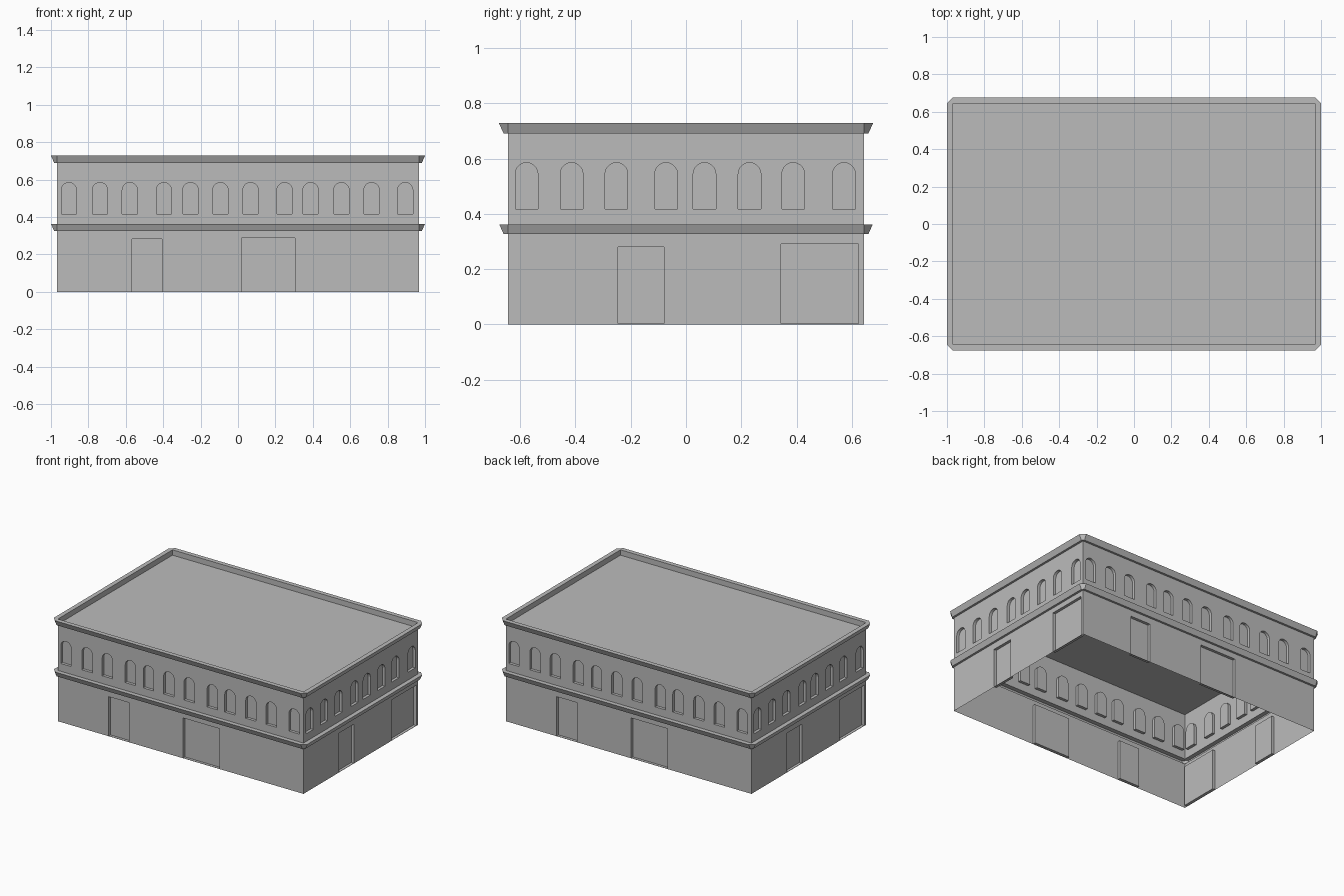
import bpy, bmesh, math
from mathutils import Matrix, Vector

cube = bpy.data.objects.get("Cube")
if cube:
    bpy.data.objects.remove(cube, do_unlink=True)

HALF_X, HALF_Y = 0.968, 0.645
RECESS = 0.02
BAND_LOW, BAND_HIGH = 0.326, 0.362
ROOF, TOP = 0.69, 0.728

stone = bpy.data.materials.new("grey_stone")
stone.use_nodes = True
stone.diffuse_color = (0.5, 0.5, 0.5, 1)
stone.node_tree.nodes["Principled BSDF"].inputs["Base Color"].default_value = (0.5, 0.5, 0.5, 1)


def make_object(name, bm):
    mesh = bpy.data.meshes.new(name)
    bm.to_mesh(mesh)
    bm.free()
    mesh.materials.append(stone)
    obj = bpy.data.objects.new(name, mesh)
    bpy.context.collection.objects.link(obj)
    return obj


def door(left, right, top):
    return [(left, 0.002), (right, 0.002), (right, top), (left, top)]


def window(centre, r=0.041, sill=0.417, spring=0.544, steps=10):
    arch = [(centre + r * math.cos(math.pi * i / steps),
             spring + r * math.sin(math.pi * i / steps)) for i in range(steps + 1)]
    return [(centre - r, sill), (centre + r, sill)] + arch


def add_prism(bm, outline, distance, turn):
    """Prism through the wall plane, pushed in by the recess depth."""
    rot = Matrix.Rotation(turn, 3, 'Z')
    outer, inner = [[bm.verts.new(rot @ Vector((u, -d, z))) for u, z in outline]
                    for d in (distance + 0.05, distance - RECESS)]
    bm.faces.new(outer)
    bm.faces.new(inner[::-1])
    for i in range(len(outline)):
        j = (i + 1) % len(outline)
        bm.faces.new((outer[j], outer[i], inner[i], inner[j]))


# Openings of a long and a short wall; opposite walls are turned copies
long_wall = [door(-0.567, -0.406, 0.282), door(0.019, 0.305, 0.287)]
long_wall += [window(c) for c in (-0.904, -0.738, -0.578, -0.396, -0.254, -0.094,
                                  0.067, 0.249, 0.388, 0.553, 0.714, 0.894)]
short_wall = [door(-0.246, -0.079, 0.28), door(0.343, 0.624, 0.29)]
short_wall += [window(c) for c in (-0.577, -0.414, -0.252, -0.072,
                                   0.067, 0.23, 0.388, 0.572)]

bm = bmesh.new()
for half_turn in (0, math.pi):
    for outline in long_wall:
        add_prism(bm, outline, HALF_Y, half_turn)
    for outline in short_wall:
        add_prism(bm, outline, HALF_X, half_turn + math.pi / 2)
bmesh.ops.recalc_face_normals(bm, faces=bm.faces)
cutter = make_object("opening_cutter", bm)
cutter.hide_render = True

# Walls and flat roof with recessed doors and windows
bm = bmesh.new()
bmesh.ops.create_cube(bm, size=1, matrix=Matrix.Translation((0, 0, ROOF / 2))
                      @ Matrix.Diagonal((2 * HALF_X, 2 * HALF_Y, ROOF, 1)))
building = make_object("walls_and_roof", bm)
cut = building.modifiers.new("openings", 'BOOLEAN')
cut.operation = 'DIFFERENCE'
cut.solver = 'EXACT'
cut.object = cutter
bpy.context.view_layer.update()
graph = bpy.context.evaluated_depsgraph_get()
carved = bpy.data.meshes.new_from_object(building.evaluated_get(graph))
building.modifiers.clear()
bpy.data.objects.remove(cutter, do_unlink=True)

# Open the underside and the strip behind the middle cornice
bm = bmesh.new()
bm.from_mesh(carved)
for z in (BAND_LOW, BAND_HIGH):
    bmesh.ops.bisect_plane(bm, geom=bm.verts[:] + bm.edges[:] + bm.faces[:],
                           plane_co=(0, 0, z), plane_no=(0, 0, 1))
unwanted = []
for f in bm.faces:
    low = min(v.co.z for v in f.verts)
    high = max(v.co.z for v in f.verts)
    if high < 0.001 or (low > BAND_LOW - 0.001 and high < BAND_HIGH + 0.001):
        unwanted.append(f)
bmesh.ops.delete(bm, geom=unwanted, context='FACES')
bm.to_mesh(building.data)
bm.free()
bpy.data.meshes.remove(carved)


def cornice(name, profile):
    """Flared ring with cut corners, lofted through (offset, height) points."""
    bm = bmesh.new()
    rings = []
    for o, z in profile:
        x, y = HALF_X, HALF_Y
        corners = [(x + o, -y), (x + o, y), (x, y + o), (-x, y + o),
                   (-x - o, y), (-x - o, -y), (-x, -y - o), (x, -y - o)]
        rings.append([bm.verts.new((a, b, z)) for a, b in corners])
    for low, high in zip(rings, rings[1:]):
        for i in range(8):
            j = (i + 1) % 8
            bm.faces.new((low[i], low[j], high[j], high[i]))
    bmesh.ops.remove_doubles(bm, verts=bm.verts, dist=0.0001)
    return make_object(name, bm)


cornice("middle_cornice", [(0, BAND_LOW), (0.015, BAND_LOW),
                           (0.031, BAND_HIGH), (0, BAND_HIGH)])
cornice("roof_cornice", [(0, ROOF), (0.015, ROOF), (0.032, TOP), (0, TOP), (0, ROOF)])
